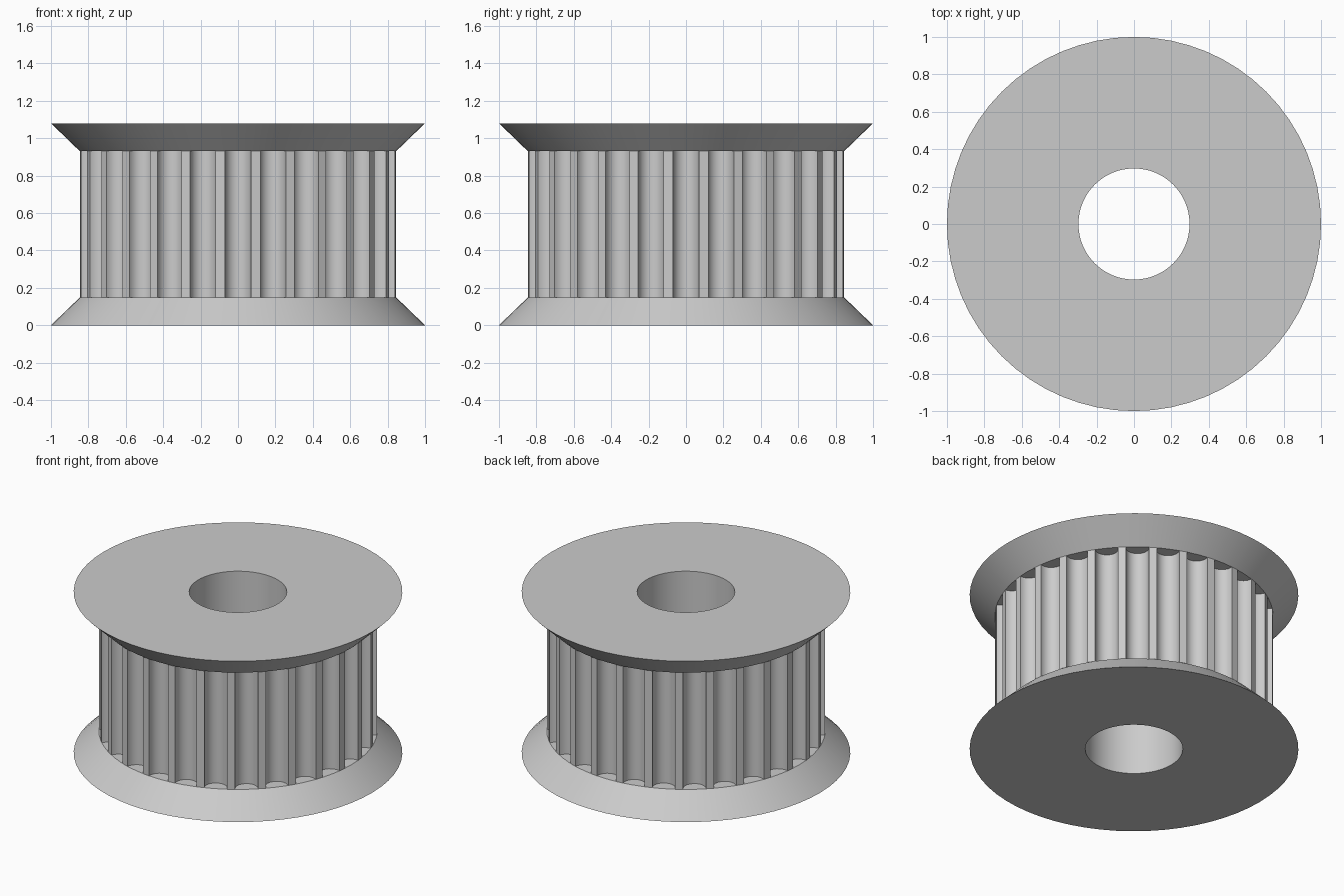
import bpy, bmesh
from math import sin, cos, pi

if "Cube" in bpy.data.objects:
    bpy.data.objects.remove(bpy.data.objects["Cube"], do_unlink=True)

TEETH = 28
BORE, BODY, RIM = 0.297, 0.847, 1.0
HEIGHT, FLANGE = 1.08, 0.148
GROOVE_R, GROOVE_DEPTH = 0.07, 0.083
SEGMENTS = 64

grey = bpy.data.materials.new("light_grey_metal")
grey.use_nodes = True
colour = (0.6, 0.6, 0.6, 1)
grey.diffuse_color = colour
grey.node_tree.nodes["Principled BSDF"].inputs["Base Color"].default_value = colour


def circle(radius):
    return [(radius * cos(2 * pi * i / SEGMENTS), radius * sin(2 * pi * i / SEGMENTS))
            for i in range(SEGMENTS)]


def loft(bm, rings):
    """Join successive (outline, z) rings of equal size with quads."""
    loops = [[bm.verts.new((x, y, z)) for x, y in outline] for outline, z in rings]
    for low, high in zip(loops, loops[1:]):
        for i in range(len(low)):
            j = (i + 1) % len(low)
            bm.faces.new((low[i], low[j], high[j], high[i]))


def finish(bm, name):
    bmesh.ops.remove_doubles(bm, verts=bm.verts, dist=1e-5)
    bmesh.ops.recalc_face_normals(bm, faces=bm.faces)
    mesh = bpy.data.meshes.new(name)
    bm.to_mesh(mesh)
    bm.free()
    mesh.materials.append(grey)
    obj = bpy.data.objects.new(name, mesh)
    bpy.context.collection.objects.link(obj)
    bpy.ops.object.select_all(action='DESELECT')
    obj.select_set(True)
    bpy.context.view_layer.objects.active = obj
    bpy.ops.object.shade_smooth_by_angle(angle=pi / 7)


# Conical flanges, wide side outwards, each a closed ring
def flange(name, outer_z, inner_z):
    bm = bmesh.new()
    profile = [(BORE, outer_z), (RIM, outer_z), (BODY, inner_z), (BORE, inner_z), (BORE, outer_z)]
    loft(bm, [(circle(r), z) for r, z in profile])
    finish(bm, name)


flange("bottom_flange", 0, FLANGE)
flange("top_flange", HEIGHT, HEIGHT - FLANGE)


# Toothed body: straight-sided grooves with round floors, one facing the front
def toothed_outline(arc_steps=10):
    points = []
    centre = BODY - GROOVE_DEPTH + GROOVE_R
    edge = (BODY ** 2 - GROOVE_R ** 2) ** 0.5
    groove = [(edge, -GROOVE_R)]
    for k in range(arc_steps + 1):
        t = pi * k / arc_steps
        groove.append((centre - GROOVE_R * sin(t), -GROOVE_R * cos(t)))
    groove.append((edge, GROOVE_R))
    for i in range(TEETH):
        a = 2 * pi * i / TEETH
        points += [(x * cos(a) - y * sin(a), x * sin(a) + y * cos(a)) for x, y in groove]
    return points


body = bmesh.new()
loft(body, [(toothed_outline(), FLANGE), (toothed_outline(), HEIGHT - FLANGE)])
finish(body, "toothed_body")

# Bore wall between the flanges, facing the axis
bore = bmesh.new()
loft(bore, [(circle(BORE), HEIGHT - FLANGE), (circle(BORE), FLANGE)])
finish(bore, "bore_wall")
for poly_obj in [bpy.data.objects["bore_wall"]]:
    face = poly_obj.data.polygons[0]
    if face.normal.dot(face.center) > 0:
        poly_obj.data.flip_normals()
